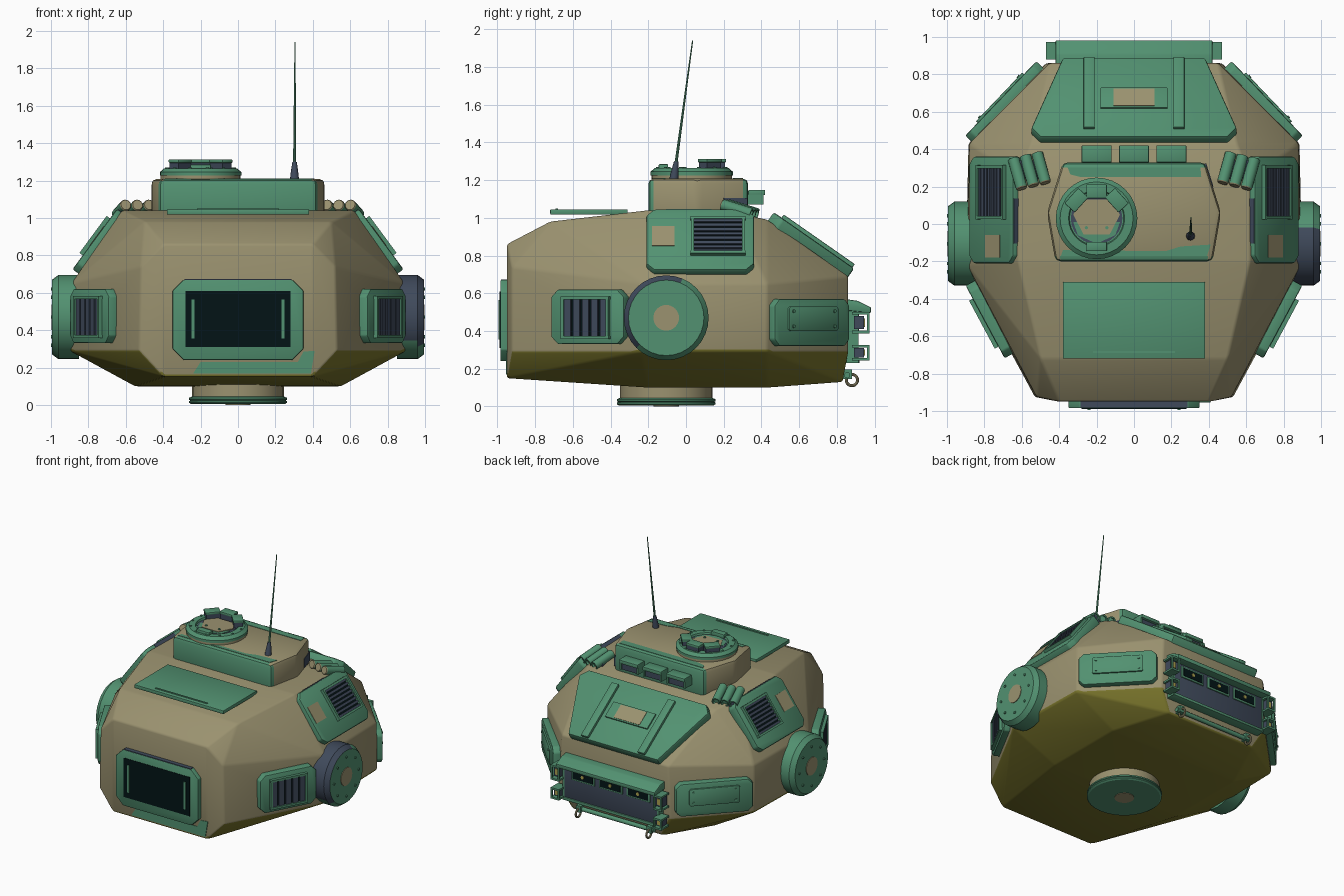
import bpy, bmesh
from math import cos, sin, pi, radians
from mathutils import Matrix, Vector

default_cube = bpy.data.objects.get("Cube")
if default_cube:
    bpy.data.objects.remove(default_cube)


def material(name, colour):
    mat = bpy.data.materials.new(name)
    mat.use_nodes = True
    mat.diffuse_color = (*colour, 1)
    mat.node_tree.nodes["Principled BSDF"].inputs["Base Color"].default_value = (*colour, 1)
    return mat


TAN = material("sand tan", (.325, .287, .16))
GREEN = material("field green", (.085, .285, .165))
OLIVE = material("olive underside", (.195, .18, .025))
SLATE = material("slate", (.05, .068, .105))
GLASS = material("dark glass", (.001, .007, .008))
LAMP = material("lamp yellow", (.42, .36, .08))


def frame(origin, u, v):
    """Local axes: u across, v up, third axis outward from the surface."""
    u, v = Vector(u).normalized(), Vector(v).normalized()
    m = Matrix((u, v, u.cross(v))).transposed().to_4x4()
    m.translation = origin
    return m


def axis_frame(origin, axis):
    m = Vector(axis).to_track_quat("Z", "Y").to_matrix().to_4x4()
    m.translation = origin
    return m


def finish(name, bm, mats, place=Matrix(), mirror=False, rule=None):
    """Turn a bmesh into one object, or a mirrored pair."""
    bm.transform(place)
    for side in (("left_", "right_") if mirror else ("",)):
        if side == "right_":
            bm.transform(Matrix.Diagonal((-1, 1, 1, 1)))
        bmesh.ops.recalc_face_normals(bm, faces=bm.faces)
        bm.normal_update()
        if rule:
            for face in bm.faces:
                face.material_index = rule(face)
        mesh = bpy.data.meshes.new(side + name)
        bm.to_mesh(mesh)
        for mat in mats:
            mesh.materials.append(mat)
        mesh.shade_smooth()
        mesh.set_sharp_from_angle(angle=radians(32))
        bpy.context.collection.objects.link(bpy.data.objects.new(side + name, mesh))
    bm.free()


def prism(name, points, low, high, mats, place=Matrix(), mirror=False, bevel=0, rule=None):
    """Extrude a flat outline along the outward axis."""
    bm = bmesh.new()
    base = bm.faces.new([bm.verts.new((x, y, low)) for x, y in points])
    top = bmesh.ops.extrude_face_region(bm, geom=[base])["geom"]
    bmesh.ops.translate(bm, vec=(0, 0, high - low),
                        verts=[g for g in top if isinstance(g, bmesh.types.BMVert)])
    if bevel:
        bmesh.ops.bevel(bm, geom=bm.edges[:], offset=bevel, segments=2, profile=.5, affect="EDGES")
    finish(name, bm, mats, place, mirror, rule)


def plate(name, u, v, width, height, low, high, mat, place=Matrix(), mirror=False, cut=0, bevel=0):
    """Rectangle, with cut corners if asked."""
    a, b = width / 2, height / 2
    if cut:
        pts = [(a - cut, -b), (a, cut - b), (a, b - cut), (a - cut, b),
               (cut - a, b), (-a, b - cut), (-a, cut - b), (cut - a, -b)]
    else:
        pts = [(a, -b), (a, b), (-a, b), (-a, -b)]
    prism(name, [(u + x, v + y) for x, y in pts], low, high, [mat], place, mirror, bevel)


def lathe(name, profile, mats, place=Matrix(), mirror=False, steps=32, rule=None):
    """Revolve (radius, height) points about the outward axis."""
    bm = bmesh.new()
    rings = [[bm.verts.new((r * cos(2 * pi * i / steps), r * sin(2 * pi * i / steps), h))
              for i in range(steps)] for r, h in profile]
    for low, high in zip(rings, rings[1:]):
        for i in range(steps):
            j = (i + 1) % steps
            bm.faces.new((low[i], low[j], high[j], high[i]))
    bmesh.ops.remove_doubles(bm, verts=bm.verts[:], dist=.00001)
    finish(name, bm, mats, place, mirror, rule)


def bolts(name, spots, low, place, mirror=False):
    for u, v in spots:
        lathe(name, [(0, low), (.009, low), (.009, low + .01), (0, low + .01)], [GREEN],
              place @ Matrix.Translation((u, v, 0)), mirror, 8)


def circle(radius, count, start=0):
    return [(radius * cos(start + 2 * pi * i / count), radius * sin(start + 2 * pi * i / count))
            for i in range(count)]


def grille(name, u, v, w, h, low, count, upright, place):
    """Dark backing, green surround and broad slate slats."""
    plate(name + "_back", u, v, w, h, low - .02, low + .004, GLASS, place, True)
    for s in (-1, 1):
        plate(name + "_rail", u, v + s * h / 2, w + .02, .016, low - .01, low + .022, GREEN, place, True)
        plate(name + "_post", u + s * w / 2, v, .016, h, low - .01, low + .022, GREEN, place, True)
    for i in range(count):
        t = (i + .5) / count - .5
        if upright:
            plate(name + "_slat", u + w * t, v, w / count * .75, h, low, low + .014, SLATE, place, True)
        else:
            plate(name + "_slat", u, v + h * t, w, h / count * .65, low, low + .014, SLATE, place, True)


# Faceted hull
half = [(.40, -.95, .15), (.41, -.95, .30), (.40, -.95, .86), (.53, -.925, .29), (.52, -.925, .74),
        (.50, -.72, .98), (.62, -.2, 1.04), (.62, .25, 1.03), (.55, .43, .99),
        (.90, -.24, .29), (.89, -.22, .65), (.885, .43, .29), (.88, .43, .65),
        (.47, .86, .29), (.45, .86, .69), (.38, .83, .13), (.55, -.2, .10), (.55, .43, .10)]
bm = bmesh.new()
for x, y, z in half:
    bm.verts.new((x, y, z))
    bm.verts.new((-x, y, z))
bmesh.ops.convex_hull(bm, input=bm.verts[:])
bmesh.ops.delete(bm, geom=[v for v in bm.verts if not v.link_faces], context="VERTS")
bmesh.ops.dissolve_limit(bm, angle_limit=radians(3), verts=bm.verts[:], edges=bm.edges[:])
bmesh.ops.bevel(bm, geom=bm.edges[:], offset=.012, segments=2, profile=.5, affect="EDGES")
finish("hull", bm, [TAN, OLIVE],
       rule=lambda f: int(f.normal.z < -.2 and f.calc_center_median().z < .31))

# Front window
front = frame((0, -.95, 0), (1, 0, 0), (0, 0, 1))
plate("window_frame", 0, .455, .70, .43, -.02, .035, GREEN, front, cut=.06, bevel=.006)
plate("window_top_paint", 0, .671, .57, .006, .0, .032, SLATE, front)
plate("window_glass", 0, .46, .56, .30, .03, .038, GLASS, front)
for s in (-1, 1):
    plate("window_bar", s * .24, .46, .016, .21, .03, .044, GREEN, front)
prism("front_paint_patch", [(-.24, .168), (.39, .168), (.41, .29), (.35, .285), (.32, .23), (-.2, .23)],
      -.01, .004, [GREEN], front)

# Front top plate
plate("front_top_plate", 0, -.515, .76, .41, 1.018, 1.045, GREEN, bevel=.004)
plate("front_plate_hinge", 0, -.685, .44, .012, 1.04, 1.05, GREEN)

# Side discs, the left one with a slate patch on its rim
disc = frame((.88, -.105, .47), (0, 1, 0), (0, 0, 1))
lathe("side_disc", [(0, -.03), (.225, -.03), (.225, .08), (.20, .114), (0, .114)],
      [GREEN, SLATE], disc, True,
      rule=lambda f: int(f.calc_center_median().x > 0 and abs(f.normal.x) < .9
                         and f.normal.y < .35 and f.normal.z > -.6))
lathe("side_disc_centre", [(0, .10), (.068, .10), (.068, .118), (0, .118)], [TAN], disc, True)
bolts("side_disc_bolt", circle(.15, 8), .111, disc, True)

# Front side vents
vent = frame((.752, -.5, .475), (.37, .69, 0), (0, 0, 1))
plate("side_vent_panel", 0, 0, .44, .29, -.03, .05, GREEN, vent, True, .04, .008)
grille("side_vent", -.005, -.005, .27, .21, .05, 5, True, vent)

# Rear corner panels
corner = frame((.68, .64, .445), (-.41, .43, 0), (0, 0, 1))
plate("corner_panel", 0, 0, .55, .25, -.03, .045, GREEN, corner, True, .035, .01)
plate("corner_cover", 0, .02, .36, .13, .035, .057, GREEN, corner, True, .01, .004)
bolts("corner_bolt", [(a * .15, .02 + b * .04) for a in (-1, 1) for b in (-1, 1)], .053, corner, True)

# Upper side panels
upper = frame((.73, .075, .86), (0, 1, 0), (-.28, 0, .38))
plate("upper_panel", 0, 0, .57, .40, -.03, .045, GREEN, upper, True, .04, .01)
plate("upper_paint_patch", -.195, .02, .12, .13, .04, .048, TAN, upper, True)
plate("upper_edge_paint", -.06, .198, .24, .01, -.02, .04, SLATE, upper, True)
grille("upper_vent", .095, .015, .27, .23, .045, 8, False, upper)

# Rear deck panel with ribs and framed patch
rear_deck = frame((0, .645, .85), (-1, 0, 0), (0, -.43, .30))
prism("rear_deck_panel", [(-.38, -.27), (.38, -.27), (.55, .19), (.50, .25), (-.50, .25), (-.55, .19)],
      -.04, .045, [GREEN], rear_deck, bevel=.012)
for s in (-1, 1):
    plate("rear_deck_rib", s * .24, -.03, .06, .46, .03, .065, GREEN, rear_deck, bevel=.006)
plate("rear_deck_frame", 0, 0, .36, .13, .04, .056, GREEN, rear_deck, bevel=.004)
plate("rear_deck_patch", 0, 0, .22, .11, .053, .059, TAN, rear_deck)

# Raised roof block with painted ends
prism("roof_block", [(-.42, -.2), (.42, -.2), (.465, .06), (.38, .33), (-.38, .33), (-.465, .06)],
      .97, 1.208, [TAN, GREEN], bevel=.028, rule=lambda f: int(abs(f.normal.y) > .38))
prism("roof_front_paint", [(-.39, -.17), (.39, -.17), (.41, -.11), (.25, -.12), (.17, -.145), (-.38, -.14)],
      1.2, 1.211, [GREEN])
prism("roof_rear_paint", [(-.34, .265), (-.28, .25), (.36, .25), (.355, .302), (-.355, .302)],
      1.2, 1.211, [GREEN])
block_side = frame((.4225, .195, 1.07), (-.085, .27, 0), (0, 0, 1))
plate("roof_side_paint", .07, .0, .13, .07, -.01, .004, SLATE, block_side)
for i in (-1, 0, 1):
    plate("rear_periscope_body", i * .2, .36, .14, .08, 1.07, 1.125, SLATE)
    plate("rear_periscope_hood", i * .2, .375, .16, .09, 1.12, 1.148, GREEN, bevel=.005)
    for s in (-1, 1):
        plate("rear_periscope_cheek", i * .2 + s * .073, .365, .014, .09, 1.07, 1.125, GREEN)

# Round hatch with periscopes
hatch = Matrix.Translation((-.2, .03, 1.2))
lathe("hatch_collar", [(.2, 0), (.214, .008), (.214, .03)], [TAN], hatch)
lathe("hatch_ring", [(.218, .026), (.218, .045), (.195, .065), (.15, .065), (.145, .052), (0, .052)],
      [GREEN], hatch)
prism("hatch_lid_slate", circle(.138, 24), .04, .056, [SLATE], hatch)
prism("hatch_lid_green", [(-.10, -.09), (0, -.135), (.10, -.09), (.125, -.02), (-.125, -.02)],
      .04, .059, [GREEN], hatch)
prism("hatch_lid_paint", [(-.07, -.085), (.07, -.085), (.125, .02), (.08, .10), (-.08, .10), (-.125, .02)],
      .04, .063, [TAN], hatch)
bolts("hatch_lid_bolt", [(-.055, -.05), (.055, -.05)], .06, hatch)
bolts("hatch_bolt", circle(.185, 12, .2), .06, hatch)
for angle in (-48, 0, 48):
    turn = hatch @ Matrix.Rotation(radians(angle), 4, "Z")
    plate("hatch_periscope", 0, .145, .11, .075, .094, .113, GREEN, turn, bevel=.005)
    plate("hatch_periscope_body", 0, .145, .10, .065, .04, .096, SLATE, turn)
plate("hatch_hinge", 0, -.15, .11, .05, .05, .085, GREEN, hatch, bevel=.005)

# Whip aerial
base, tip = Vector((.302, -.065, 1.2)), Vector((.305, .035, 1.94))
aerial = axis_frame(base, tip - base)
lathe("aerial_base", [(0, 0), (.024, 0), (.022, .03), (.012, .10), (0, .10)], [SLATE], aerial, steps=12)
lathe("aerial_rod", [(.008, .08), (.003, (tip - base).length), (0, (tip - base).length)],
      [GREEN], aerial, steps=8)

# Smoke launcher tubes
for i in range(3):
    tube = axis_frame((.475 + i * .063, .225 - i * .015, 1.068), (.045, .16, -.05))
    lathe("launcher_tube", [(.031, 0), (.031, .165), (.022, .165), (.022, .15), (0, .15)],
          [GREEN], tube, True, 16)
    lathe("launcher_cap", [(0, -.006), (.027, -.006), (.031, 0)], [TAN], tube, True, 16)
plate("launcher_bracket", .56, .29, .17, .10, .99, 1.04, SLATE, mirror=True)

# Rear light housing
rear = frame((0, .86, 0), (-1, 0, 0), (0, 0, 1))
plate("rear_housing", 0, .39, .80, .30, -.03, .05, SLATE, rear, bevel=.006)
plate("rear_housing_end", .402, .39, .016, .32, -.03, .056, GREEN, rear, True)
profile = frame((-.42, .86, 0), (0, 1, 0), (0, 0, 1))
prism("rear_hood", [(-.02, .51), (.12, .495), (.122, .525), (.05, .56), (-.02, .57)],
      0, .84, [GREEN], profile, bevel=.006)
plate("rear_lip", 0, .24, .80, .022, -.03, .06, GREEN, rear, bevel=.004)
for i in (-1, 0, 1):
    plate("rear_light_frame", i * .235, .445, .20, .09, .04, .058, GREEN, rear, bevel=.004)
    plate("rear_light_glass", i * .235, .445, .17, .062, .053, .061, GLASS, rear)
    lathe("rear_light", [(0, .056), (.013, .056), (.013, .066), (0, .066)], [LAMP],
          rear @ Matrix.Translation((i * .235, .445, 0)), steps=12)
for v, height in ((.445, .10), (.285, .07)):
    plate("lamp_body", -.435, v, .05, height * .7, .03, .085, SLATE, rear, True)
    plate("lamp_lens", -.435, v, .032, height * .45, .084, .09, LAMP, rear, True)
    for s in (-1, 1):
        plate("lamp_guard_bar", -.435, v + s * height / 2, .07, .014, .02, .113, GREEN, rear, True)
        plate("lamp_guard_post", -.435 + s * .03, v, .012, height, .10, .113, GREEN, rear, True)

# Tow bar and rings
lathe("tow_bar", [(0, -.33), (.016, -.33), (.016, .33), (0, .33)], [GREEN],
      axis_frame((0, .855, .165), (1, 0, 0)), steps=12)
ring = [(.03 + x, y) for x, y in circle(.008, 8)]
lathe("tow_ring", ring + ring[:1], [TAN], axis_frame((.3, .88, .14), (1, 0, 0)), True, 20)
plate("tow_bracket", -.3, .17, .04, .05, -.06, .02, GREEN, rear, True)

# Mounting ring underneath
mount = Matrix.Translation((0, -.105, 0))
lathe("mount_neck", [(.245, .03), (.245, .14)], [TAN], mount)
lathe("mount_flange", [(0, .004), (.25, .004), (.262, .012), (.262, .02), (.255, .024),
                       (.262, .028), (.262, .038), (.245, .045)], [GREEN], mount)
lathe("mount_centre", [(0, 0), (.068, 0), (.068, .01), (0, .01)], [TAN], mount)
